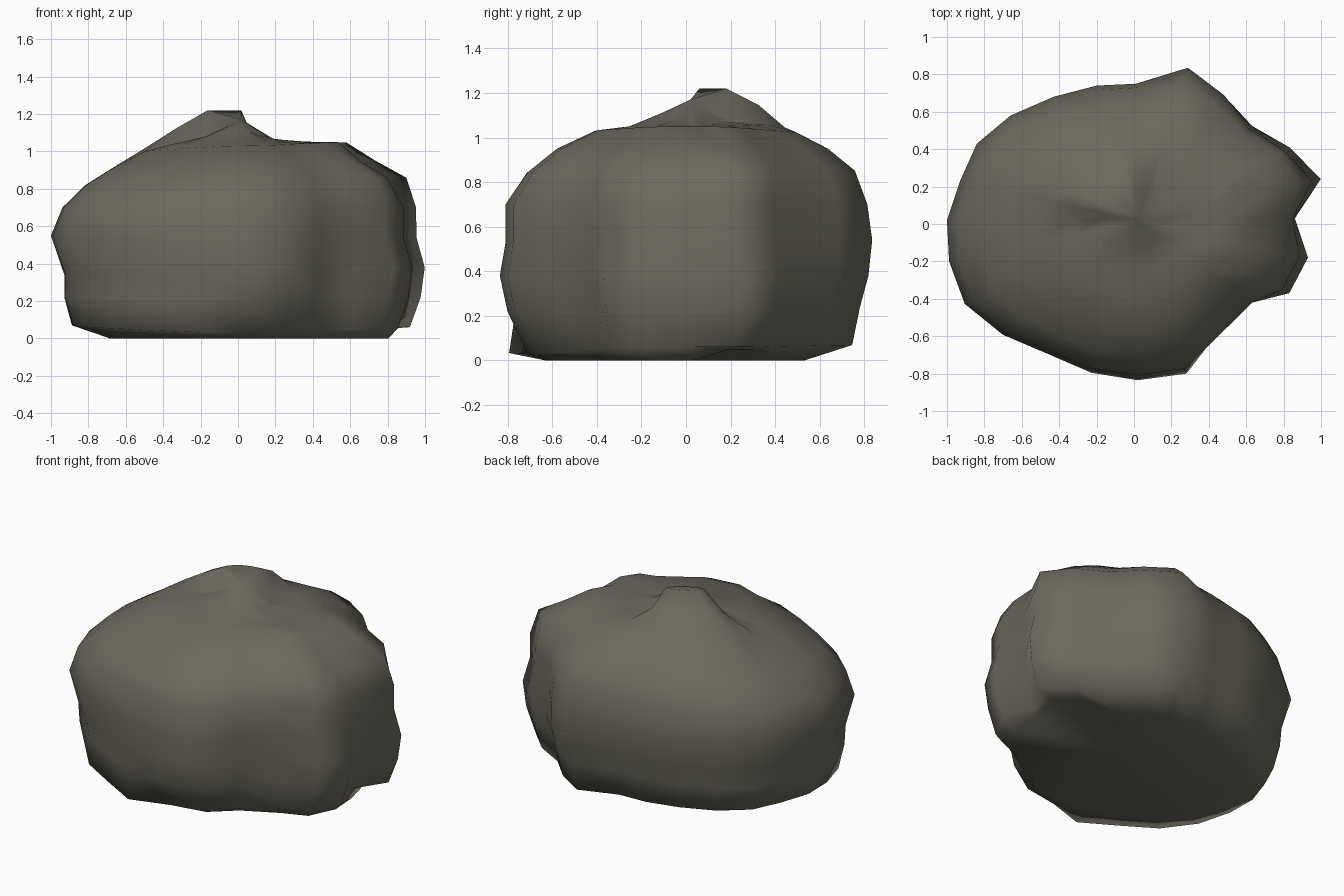
import bpy, bmesh, math

if "Cube" in bpy.data.objects:
    bpy.data.objects.remove(bpy.data.objects["Cube"])

# Plan outline of the boulder at its widest, anticlockwise from the right
OUTLINE = [(.86, .03), (1, .24), (.84, .41), (.64, .53), (.49, .70), (.29, .84),
           (.01, .75), (-.2, .74), (-.43, .68), (-.66, .58), (-.84, .43), (-.93, .23),
           (-1, .02), (-.99, -.2), (-.91, -.43), (-.71, -.6), (-.47, -.71), (-.23, -.8),
           (.02, -.835), (.28, -.8), (.45, -.64), (.66, -.44), (.83, -.37), (.93, -.18)]
PEAK = (.02, .02, 1.17)

# Side profiles, top to bottom: (fraction of outline, height) per direction
RIGHT = [(.18, 1.06), (.40, 1.05), (.57, 1.05), (.73, .95), (.9, .86), (.95, .7),
         (.95, .54), (1, .38), (.98, .22), (.92, .06), (.8, 0)]
BACK = [(.22, 1.08), (.42, 1.06), (.58, 1.02), (.73, .95), (.87, .85), (.97, .7),
        (1, .54), (.97, .38), (.92, .24), (.88, .07), (.6, 0)]
LEFT = [(.19, 1.08), (.36, 1.04), (.51, 1.0), (.68, .91), (.82, .82), (.94, .7),
        (1, .55), (.93, .34), (.93, .22), (.89, .07), (.69, 0)]
FRONT = [(.15, 1.11), (.32, 1.05), (.5, 1.03), (.7, .95), (.86, .84), (.97, .7),
         (.97, .53), (1, .38), (.96, .22), (.95, .03), (.76, 0)]
SIDES = [RIGHT, BACK, LEFT, FRONT]

# Local dents and bulges: (first, last outline point, first, last ring, scale)
DENTS = [(23, 23, 3, 4, .95), (0, 0, 3, 6, 1.04),      # cleft softens upward
         (20, 21, 7, 8, .95),                           # hollow above the foot
         (18, 20, 9, 9, .9), (21, 22, 10, 10, 1.1),     # undercut and foot
         (23, 23, 10, 10, 1.08), (0, 0, 10, 10, 1.15),
         (17, 17, 9, 9, 1.05), (15, 16, 9, 9, 1.03),
         (14, 17, 1, 3, .95), (8, 11, 2, 4, 1.03), (2, 5, 3, 4, 1.03)]


def profile(angle, ring):
    """Blend the two profiles either side of an angle."""
    q = (angle % math.tau) / (math.pi / 2)
    i, t = int(q) % 4, q - int(q)
    t = t * t * (3 - 2 * t)
    a, b = SIDES[i][ring], SIDES[(i + 1) % 4][ring]
    return a[0] + (b[0] - a[0]) * t, a[1] + (b[1] - a[1]) * t


bm = bmesh.new()
rings = []
for r in range(len(RIGHT)):
    row = []
    for k, (x, y) in enumerate(OUTLINE):
        f, z = profile(math.atan2(y, x), r)
        for k0, k1, r0, r1, scale in DENTS:
            if k0 <= k <= k1 and r0 <= r <= r1:
                f *= scale
        # raised knob behind and left of the peak
        if 6 <= k <= 11:
            z += (.14, .085, .025)[r] if r < 3 else 0
        # small overhang low on the right
        if k in (1, 2) and r == 10:
            z = .05
        w = max(0, 1 - f)
        row.append(bm.verts.new((x * f + PEAK[0] * w, y * f + PEAK[1] * w, z)))
    rings.append(row)

# Skin the rings, close the peak and the flat base
n = len(OUTLINE)
top = bm.verts.new(PEAK)
base = bm.verts.new((0, 0, 0))
for k in range(n):
    j = (k + 1) % n
    bm.faces.new((top, rings[0][k], rings[0][j]))
    bm.faces.new((base, rings[-1][j], rings[-1][k]))
    for a, b in zip(rings, rings[1:]):
        bm.faces.new((a[k], b[k], b[j], a[j]))
bmesh.ops.recalc_face_normals(bm, faces=bm.faces)
for f in bm.faces:
    f.smooth = True

mesh = bpy.data.meshes.new("boulder")
bm.to_mesh(mesh)
bm.free()
boulder = bpy.data.objects.new("boulder", mesh)
bpy.context.collection.objects.link(boulder)

stone = bpy.data.materials.new("grey brown stone")
stone.diffuse_color = (.15, .143, .11, 1)
stone.use_nodes = True
stone.node_tree.nodes["Principled BSDF"].inputs["Base Color"].default_value = stone.diffuse_color
mesh.materials.append(stone)
